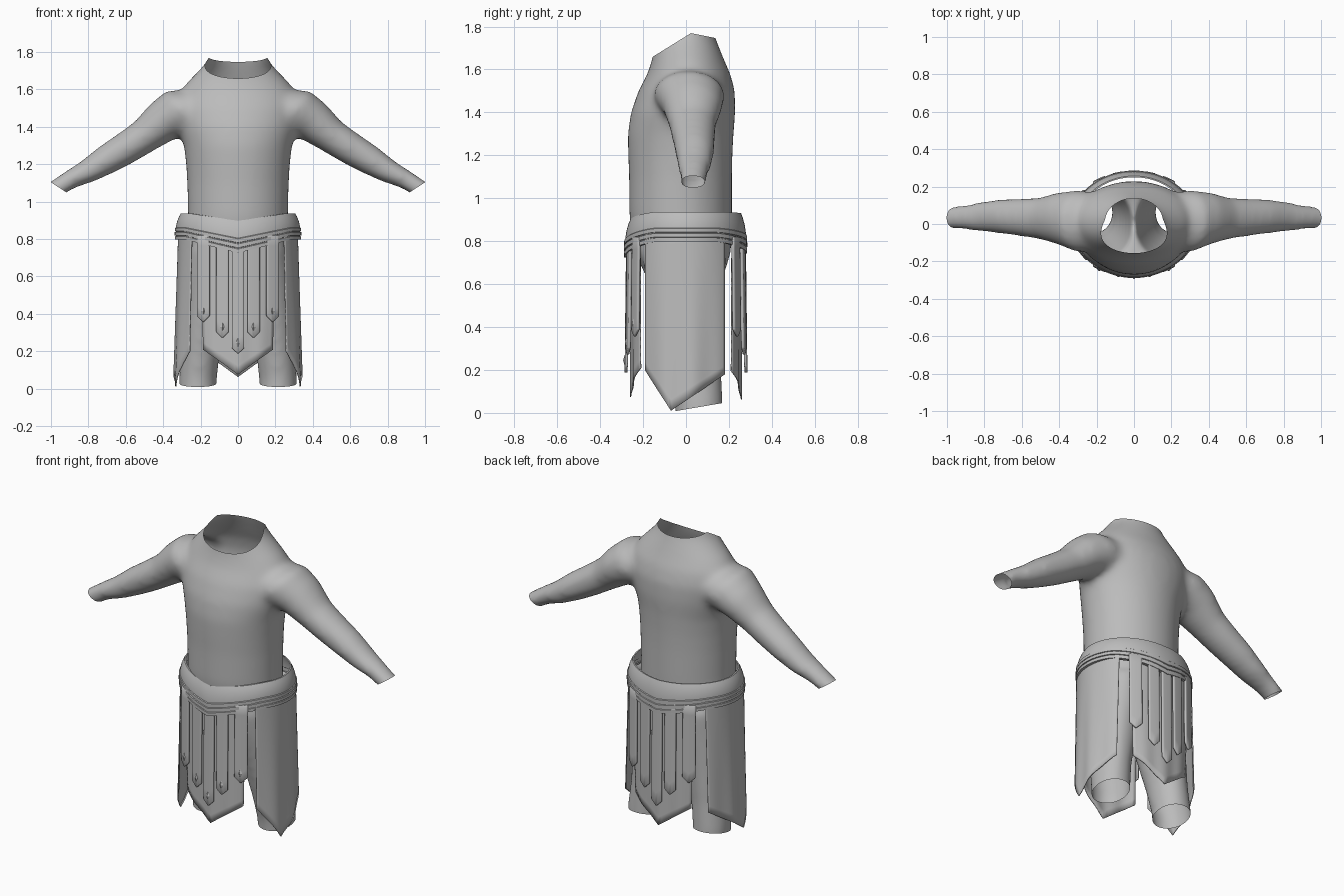
import bpy, bmesh, math
from mathutils import Vector

cube = bpy.data.objects.get("Cube")
if cube:
    bpy.data.objects.remove(cube)

grey = bpy.data.materials.new("plain grey")
grey.use_nodes = True
COLOUR = (0.5, 0.5, 0.5, 1)
grey.diffuse_color = COLOUR
grey.node_tree.nodes["Principled BSDF"].inputs["Base Color"].default_value = COLOUR


def make_object(name, bm, angle=40):
    bmesh.ops.recalc_face_normals(bm, faces=bm.faces)
    mesh = bpy.data.meshes.new(name)
    bm.to_mesh(mesh)
    bm.free()
    mesh.materials.append(grey)
    obj = bpy.data.objects.new(name, mesh)
    bpy.context.collection.objects.link(obj)
    bpy.ops.object.select_all(action='DESELECT')
    obj.select_set(True)
    bpy.context.view_layer.objects.active = obj
    bpy.ops.object.shade_smooth_by_angle(angle=math.radians(angle))
    return obj


def loft(bm, rings):
    """Join rings of points into a closed, capped tube."""
    loops = [[bm.verts.new(p) for p in ring] for ring in rings]
    n = len(loops[0])
    for a, b in zip(loops, loops[1:]):
        for i in range(n):
            bm.faces.new((a[i], a[(i + 1) % n], b[(i + 1) % n], b[i]))
    bm.faces.new(loops[0][::-1])
    bm.faces.new(loops[-1])


def oval(centre, side, depth, n=40):
    return [Vector(centre) + Vector(side) * math.cos(2 * math.pi * i / n)
            + Vector(depth) * math.sin(2 * math.pi * i / n) for i in range(n)]


# Body volumes: torso, arms and legs
body = bmesh.new()
torso = [  # height, half width, front, back
    (0.62, .25, -.18, .17), (0.75, .27, -.24, .21), (0.92, .268, -.265, .215),
    (1.1, .272, -.266, .215), (1.2, .278, -.27, .217), (1.3, .29, -.272, .222),
    (1.4, .32, -.257, .23), (1.5, .335, -.222, .228), (1.58, .315, -.18, .207),
    (1.64, .27, -.16, .18), (1.69, .22, -.15, .16), (1.74, .175, -.145, .14),
    (1.79, .15, -.14, .125), (1.88, .14, -.14, .12)]
loft(body, [oval((0, (f + b) / 2, z), (w, 0, 0), (0, (b - f) / 2, 0)) for z, w, f, b in torso])

arm = [  # x, y, z, depth radius, height radius
    (.15, .01, 1.5, .15, .12), (.30, .015, 1.48, .165, .14), (.40, .03, 1.43, .14, .115),
    (.5, .03, 1.35, .112, .093), (.6, .035, 1.285, .102, .088), (.7, .04, 1.225, .093, .081),
    (.8, .04, 1.163, .083, .066), (.9, .035, 1.115, .066, .052), (1.05, .03, 1.02, .058, .046)]
leg = [  # x, y, z, half width, half depth
    (.14, -.01, .75, .13, .2), (.15, .0, .6, .14, .18), (.175, .02, .4, .125, .15),
    (.2, .04, .2, .105, .125), (.215, .06, .05, .102, .113), (.215, .065, -.12, .1, .11)]
for s in (1, -1):
    loft(body, [oval((s * x, y, z), (s * .6 * h, 0, .8 * h), (0, d, 0)) for x, y, z, d, h in arm])
    loft(body, [oval((s * x, y, z), (w, 0, 0), (0, d, 0)) for x, y, z, w, d in leg])

# Fuse the volumes into one skin
rough = make_object("body_volumes", body)
remesh = rough.modifiers.new("fuse", 'REMESH')
remesh.mode = 'VOXEL'
remesh.voxel_size = 0.016
fused = bpy.data.meshes.new_from_object(
    rough.evaluated_get(bpy.context.evaluated_depsgraph_get()))
bpy.data.objects.remove(rough)
skin = bmesh.new()
skin.from_mesh(fused)
bpy.data.meshes.remove(fused)
for _ in range(10):
    bmesh.ops.smooth_vert(skin, verts=skin.verts, factor=0.5,
                          use_axis_x=True, use_axis_y=True, use_axis_z=True)


def cut_open(point, normal, keep):
    """Trim the skin beyond a plane, within one region, leaving it open."""
    faces = [f for f in skin.faces if keep(f.calc_center_median())]
    edges = {e for f in faces for e in f.edges}
    verts = {v for f in faces for v in f.verts}
    bmesh.ops.bisect_plane(skin, geom=faces + list(edges) + list(verts), dist=1e-5,
                           plane_co=point, plane_no=normal, clear_outer=True)


# Neckline, wrists and leg ends
cut_open((0, 0, 1.755), (0, -.62, 1), lambda c: c.z > 1.5 and abs(c.x) < .3)
cut_open((0, .08, 1.758), (0, .2, 1), lambda c: c.z > 1.5 and abs(c.x) < .3)
for s in (1, -1):
    cut_open((s * .965, 0, 1.08), (s * .55, 0, -.83), lambda c: c.x * s > .8)
cut_open((0, .06, .027), (0, .17, -1), lambda c: c.z < .3)
make_object("body", skin, 60)


# Belt: a flared band with stepped rims, dipping at the front and back
belt_profile = [(0, .88), (0, .905), (.12, .935), (.3, .965), (.52, .985), (.54, .985), (.56, 1.0),
                (.68, 1.0), (.69, .985), (.71, .985), (.72, 1.005), (.84, 1.005), (.85, .985),
                (.87, .985), (.88, 1.0), (1, 1.0), (1, .93)]
belt = bmesh.new()
SEGMENTS = 72
rows = []
for t, scale in belt_profile:
    row = []
    for i in range(SEGMENTS):
        a = 2 * math.pi * i / SEGMENTS
        c, s = math.cos(a), math.sin(a)
        dip = max(0, 1 - abs(c) / .85) if s else 0
        front = dip if s < 0 else 0
        top = .937 - .04 * front - .008 * (s > 0) * dip
        bottom = .797 - (.072 if s < 0 else .055) * dip
        row.append(belt.verts.new((.337 * scale * c, (.284 + .004 * front) * scale * s,
                                   top + (bottom - top) * t)))
    rows.append(row)
for a, b in zip(rows, rows[1:]):
    for i in range(SEGMENTS):
        j = (i + 1) % SEGMENTS
        belt.faces.new((a[i], a[j], b[j], b[i]))
make_object("belt", belt, 30)


def hanging(name, place, u0, u1, top, hem, thickness, columns=16, bands=16):
    """A cloth or leather piece: a grid from the top down to a shaped hem."""
    bm = bmesh.new()
    grid = []
    for r in range(bands + 1):
        row = []
        for k in range(columns + 1):
            u = u0 + (u1 - u0) * k / columns
            row.append(bm.verts.new(place(u, top + (hem(u) - top) * r / bands)))
        grid.append(row)
    for a, b in zip(grid, grid[1:]):
        for k in range(columns):
            bm.faces.new((a[k], a[k + 1], b[k + 1], b[k]))
    obj = make_object(name, bm, 35)
    solid = obj.modifiers.new("thickness", 'SOLIDIFY')
    solid.thickness = thickness
    solid.offset = 0
    return obj


# Skirt side panels, with gentle folds that grow toward the hem
for s, side in ((1, "left"), (-1, "right")):
    def side_place(y, z):
        fold = .006 * math.sin(y * 45) * (.8 - z)
        x = (.318 + .03 * (.8 - z)) * math.sqrt(1 - (y / .30) ** 2) + fold
        return (s * x, y, z)

    def side_hem(y):
        return .01 + (.19 * (-.07 - y) / .12 if y < -.07 else .17 * (y + .07) / .25)
    hanging("skirt_panel_" + side, side_place, -.19, .18, .84, side_hem, .006, 37)

# Front and back panels, each with five pointed straps and studs
for f, face in ((-1, "front"), (1, "back")):
    def panel_place(x, z):
        fold = .005 * math.cos(x * 50) * (.8 - z)
        return (x * (1 + .15 * (z - .2)), f * (.255 * math.sqrt(1 - (x / .34) ** 2) + fold), z)
    hanging("skirt_panel_" + face, panel_place, -.185, .185, .83,
            lambda x: (.075 if f < 0 else .062) + .72 * abs(x), .006, 24)

    def strap_place(x, z):
        return (x, f * ((.272 + .012 * (.8 - z)) * math.sqrt(1 - (x / .36) ** 2)), z)
    for n, (cx, tip) in enumerate([(-.185, .355), (-.083, .27), (0, .185), (.083, .27), (.185, .355)]):
        strap = hanging(f"{face}_strap_{n + 1}", strap_place, cx - .033, cx + .033, .82,
                        lambda x: tip + 1.0 * abs(x - cx), .014, 6, 8)
        rim = strap.modifiers.new("soft_rim", 'BEVEL')
        rim.width = .003
        rim.limit_method = 'ANGLE'
        if f < 0:
            bm = bmesh.new()
            base = Vector(strap_place(cx, tip + .06)) + Vector((0, f * .006, 0))
            ring = [bm.verts.new(base + Vector(d)) for d in
                    ((.014, 0, 0), (0, 0, .028), (-.014, 0, 0), (0, 0, -.028))]
            peak = bm.verts.new(base + Vector((0, f * .009, 0)))
            for i in range(4):
                bm.faces.new((ring[i], ring[(i + 1) % 4], peak))
            make_object(f"{face}_stud_{n + 1}", bm, 10)
